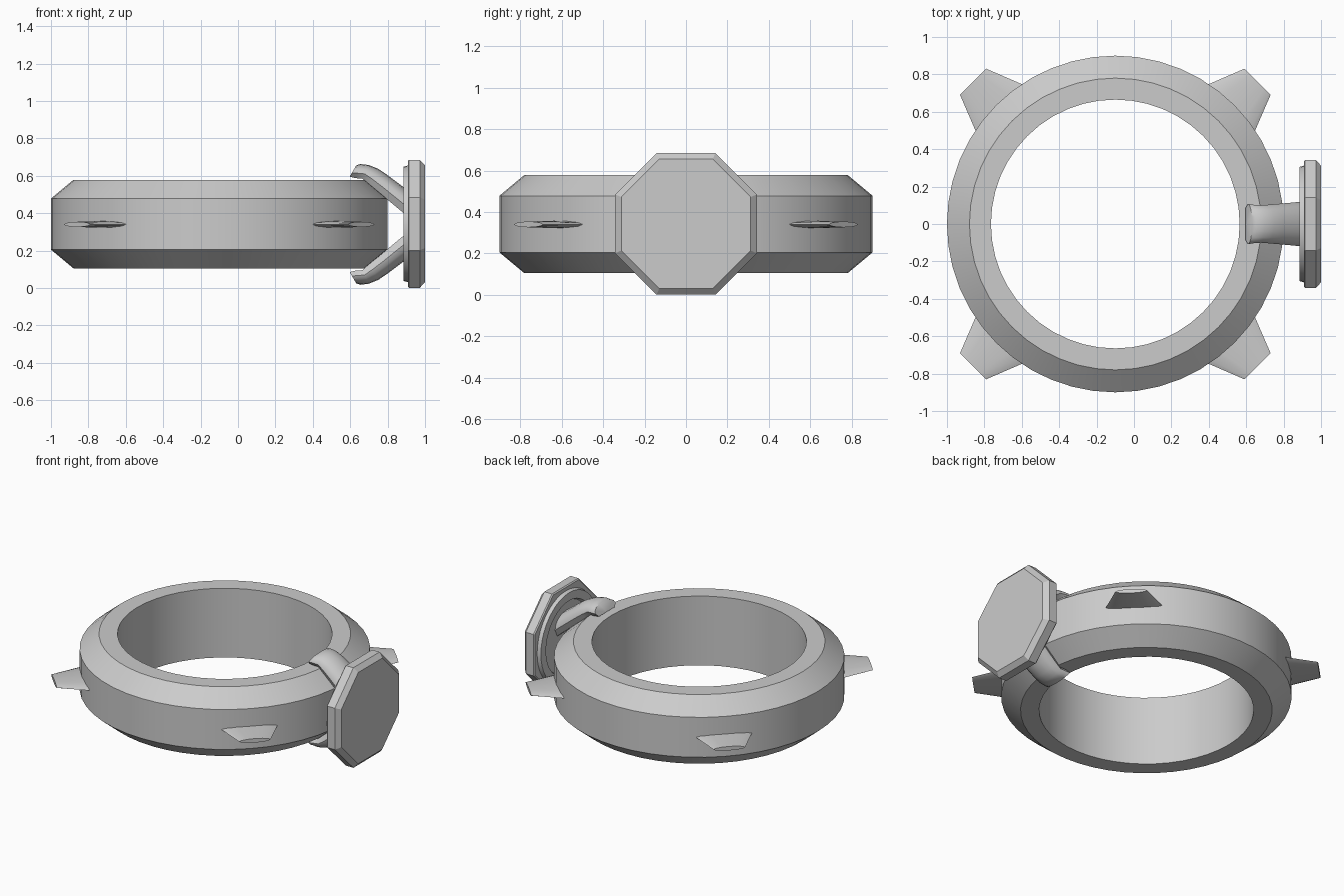
import bpy, bmesh
from math import sin, cos, pi, radians
from mathutils import Matrix, Vector

if "Cube" in bpy.data.objects:
    bpy.data.objects.remove(bpy.data.objects["Cube"])

MID = 0.34      # height of the horizontal symmetry plane
CX = -0.1       # ring centre in x


def loft(name, rings, caps=True, closed=False, smooth=30):
    """Skin a list of equal-length point loops."""
    bm = bmesh.new()
    loops = [[bm.verts.new(p) for p in r] for r in rings]
    n = len(loops[0])
    pairs = list(zip(loops, loops[1:]))
    if closed:
        pairs.append((loops[-1], loops[0]))
    for a, b in pairs:
        for i in range(n):
            j = (i + 1) % n
            bm.faces.new((a[i], a[j], b[j], b[i]))
    if caps and not closed:
        bm.faces.new(loops[0])
        bm.faces.new(loops[-1])
    bmesh.ops.recalc_face_normals(bm, faces=bm.faces)
    me = bpy.data.meshes.new(name)
    bm.to_mesh(me)
    bm.free()
    ob = bpy.data.objects.new(name, me)
    bpy.context.collection.objects.link(ob)
    if smooth:
        bpy.ops.object.select_all(action='DESELECT')
        ob.select_set(True)
        bpy.context.view_layer.objects.active = ob
        bpy.ops.object.shade_smooth_by_angle(angle=radians(smooth))
    return ob


def circle_z(r, z, n=48):
    return [(CX + r * cos(2 * pi * i / n), r * sin(2 * pi * i / n), z) for i in range(n)]


def circle_x(r, x, n, turn=0.0):
    return [(x, r * cos(2 * pi * i / n + turn), 0.343 + r * sin(2 * pi * i / n + turn))
            for i in range(n)]


# Band with chamfered outer edges
profile = [(0.665, 0.105), (0.78, 0.105), (0.90, 0.205), (0.90, 0.478), (0.78, 0.578), (0.665, 0.578)]
loft("ring_band", [circle_z(r, z) for r, z in profile], closed=True)

# Four thin tapered studs on the diagonals
for k, label in enumerate(("back_right", "back_left", "front_left", "front_right")):
    turn = Matrix.Translation((CX, 0, MID)) @ Matrix.Rotation(pi / 4 + k * pi / 2, 4, 'Z')
    sections = []
    for d, w, t in ((0.84, 0.192, 0.019), (1.075, 0.099, 0.014)):
        sections.append([turn @ Vector((d, w * cos(a * pi / 6), t * sin(a * pi / 6)))
                         for a in range(12)])
    loft("stud_" + label, sections, smooth=40)

# Octagonal plate with bevelled face
C = cos(pi / 8)
loft("octagon_plate", [circle_x(a / C, x, 8, pi / 8) for a, x in
                       ((0.335, 0.908), (0.342, 0.915), (0.342, 0.972), (0.312, 1.0))], smooth=0)

# Round rim behind the plate
loft("plate_back_rim", [circle_x(r, x, 40) for r, x in
                        ((0.315, 0.92), (0.305, 0.884), (0.25, 0.884), (0.235, 0.92))],
     closed=True)

# Two curved claws gripping the band: x, outer z, inner x, inner z, half width
claw = [(0.632, 0.655, 0.597, 0.595, 0.108), (0.655, 0.663, 0.63, 0.587, 0.103),
        (0.70, 0.657, 0.665, 0.585, 0.100), (0.75, 0.637, 0.70, 0.553, 0.103),
        (0.80, 0.603, 0.76, 0.505, 0.108), (0.89, 0.535, 0.88, 0.405, 0.118),
        (0.93, 0.505, 0.93, 0.36, 0.118)]
for sign, label in ((1, "upper"), (-1, "lower")):
    sections = []
    for xo, zo, xi, zi, w in claw:
        outer, inner = Vector((xo, 0, zo - MID)), Vector((xi, 0, zi - MID))
        pts = []
        for i in range(9):      # rounded outside
            a = pi * i / 8
            pts.append(inner.lerp(outer, 0.35 + 0.65 * sin(a)) + Vector((0, w * cos(a), 0)))
        for y in (-0.8, 0, 0.8):    # flat inside
            pts.append(inner + Vector((0, w * y, 0)))
        sections.append([(p.x, p.y, MID + sign * p.z) for p in pts])
    loft("claw_" + label, sections, smooth=45)
